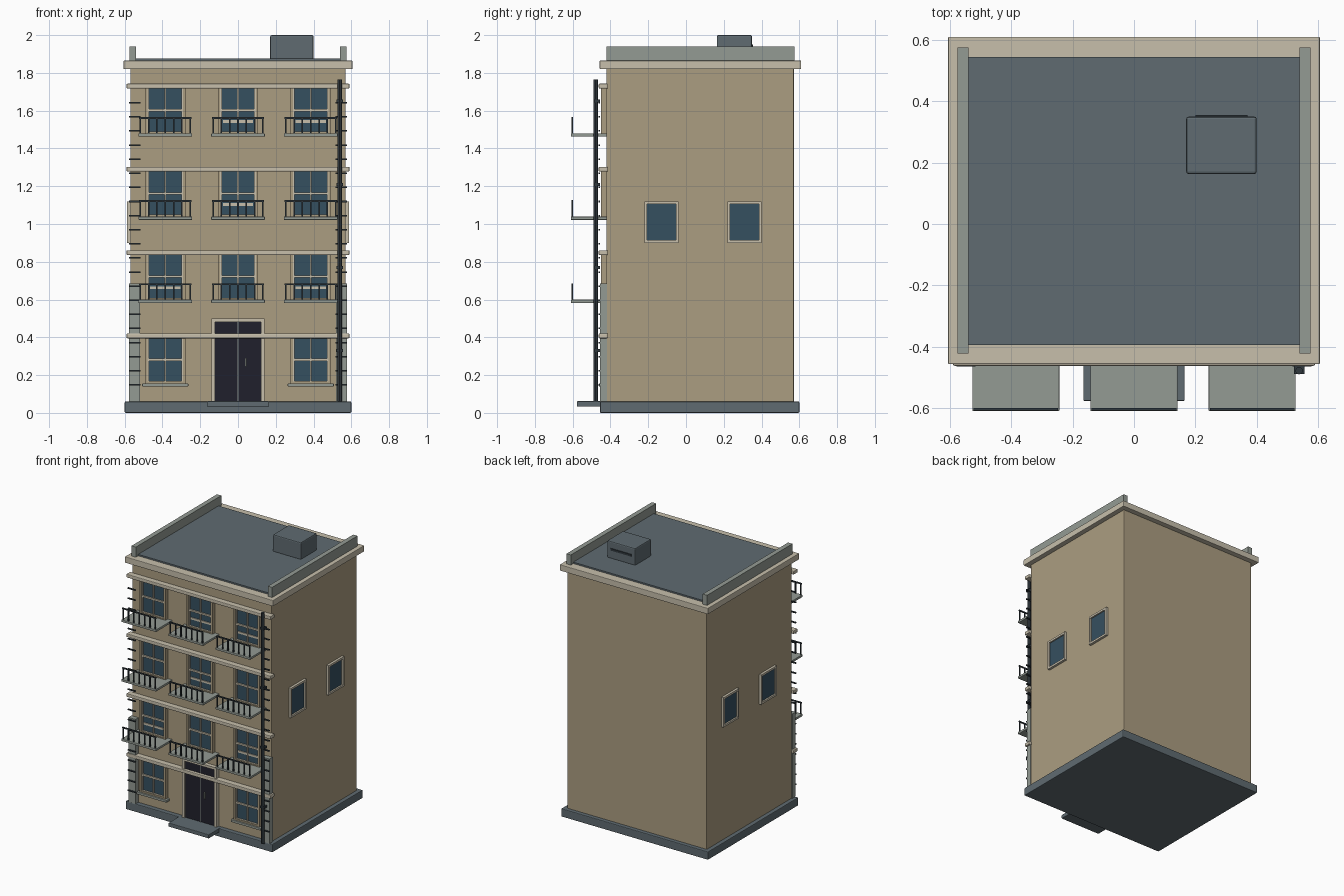
import bpy, bmesh

if "Cube" in bpy.data.objects:
    bpy.data.objects.remove(bpy.data.objects["Cube"])


def material(name, r, g, b):
    m = bpy.data.materials.new(name)
    m.diffuse_color = (r, g, b, 1)
    m.use_nodes = True
    m.node_tree.nodes["Principled BSDF"].inputs["Base Color"].default_value = m.diffuse_color
    return m


WALL = material("tan_wall", .41, .34, .22)
CREAM = material("cream_trim", .57, .52, .41)
SLATE = material("slate_grey", .115, .147, .165)
STONE = material("pale_stone", .295, .328, .295)
GLASS = material("blue_glass", .036, .08, .117)
METAL = material("dark_metal", .03, .04, .048)
DOOR = material("dark_door", .0145, .0145, .025)


def boxes(name, spans, mat, bevel=0):
    """One object from a list of (x0, x1, y0, y1, z0, z1) boxes."""
    bm = bmesh.new()
    for x0, x1, y0, y1, z0, z1 in spans:
        vs = bmesh.ops.create_cube(bm, size=1)["verts"]
        for v in vs:
            v.co = (x1 if v.co.x > 0 else x0, y1 if v.co.y > 0 else y0, z1 if v.co.z > 0 else z0)
    me = bpy.data.meshes.new(name)
    bm.to_mesh(me)
    bm.free()
    me.materials.append(mat)
    ob = bpy.data.objects.new(name, me)
    bpy.context.collection.objects.link(ob)
    if bevel:
        mod = ob.modifiers.new("bevel", "BEVEL")
        mod.width, mod.segments = bevel, 2
    return ob


def frame(x0, x1, z0, z1, t, y0, y1):
    """Four bars around a front opening."""
    return [(x0, x0 + t, y0, y1, z0, z1), (x1 - t, x1, y0, y1, z0, z1),
            (x0 + t, x1 - t, y0, y1, z0, z0 + t), (x0 + t, x1 - t, y0, y1, z1 - t, z1)]


# Main masses
boxes("base_plinth", [(-.6, .6, -.455, .6, 0, .06)], SLATE, .005)
boxes("wall_block", [(-.57, .57, -.422, .572, .05, 1.83)], WALL, .006)
boxes("cornice", [(-.606, .606, -.457, .61, 1.82, 1.865)], CREAM, .004)
boxes("roof_deck", [(-.545, .545, -.395, .545, 1.85, 1.876)], SLATE)
boxes("side_parapets", [(s - .0175, s + .0175, -.422, .575, 1.86, 1.94) for s in (-.557, .557)], STONE)

# Roof unit with a vent slot at the back
boxes("roof_unit", [(.17, .4, .163, .35, 1.87, 2.0)], SLATE, .008)
boxes("roof_unit_vent", [(.2, .37, .345, .356, 1.935, 1.95)], METAL)

# String courses
boxes("string_courses", [(-.59, .59, -.462, -.415, z - .013, z + .013)
                         for z in (.408, .848, 1.29, 1.73)], CREAM, .005)

# Front windows, three bays on four floors, the door taking the lower middle
BAYS = (-.385, 0, .385)
FLOORS = (.16, .6, 1.04, 1.48)
surround, casing, glass, sills = [], [], [], []
slabs, rails = [], []
for i, z in enumerate(FLOORS):
    for x in BAYS:
        if i == 0 and x == 0:
            continue
        top = z + .24
        surround += frame(x - .107, x + .107, z - .005, top + .018, .012, -.45, -.418)
        casing += frame(x - .095, x + .095, z, top + .006, .009, -.444, -.418)
        casing.append((x - .005, x + .005, -.444, -.42, z, top))
        casing.append((x - .09, x + .09, -.443, -.42, z + .116, z + .128))
        glass.append((x - .09, x + .09, -.432, -.418, z, top))
        if i == 0:
            sills.append((x - .122, x + .122, -.462, -.418, z - .021, z - .004))
            continue
        # Balcony slab with a front railing
        slabs.append((x - .142, x + .142, -.61, -.42, z - .018, z - .001))
        rails.append((x - .138, x + .138, -.607, -.599, z + .077, z + .086))
        for k in range(7):
            px = x - .132 + k * .044
            rails.append((px - .004, px + .004, -.607, -.599, z - .004, z + .082))
boxes("window_surrounds", surround, WALL)
boxes("window_casings", casing, CREAM)
boxes("window_glass", glass, GLASS)
boxes("window_sills", sills, STONE, .003)
boxes("balcony_slabs", slabs, STONE, .003)
boxes("balcony_railings", rails, METAL)
# Half-drawn blinds behind some railings
boxes("window_blinds", [(x - .08, x + .08, -.438, -.43, z + .055, z + .07)
                        for x, z in ((-.385, .6), (.385, .6), (0, 1.04), (0, 1.48), (.385, 1.48))], CREAM)

# Entrance
boxes("door_surround", [(-.14, -.122, -.452, -.418, .06, .5), (.122, .14, -.452, -.418, .06, .5),
                        (-.122, .122, -.452, -.418, .482, .5)], CREAM)
boxes("door_leaves", [(-.122, -.003, -.44, -.418, .06, .482), (.003, .122, -.44, -.418, .06, .482)], DOOR)
boxes("door_meeting_strip", [(-.003, .003, -.442, -.418, .06, .482)], STONE)
boxes("door_handle", [(.036, .044, -.455, -.44, .245, .29)], STONE)
boxes("entrance_step", [(-.165, .165, -.577, -.43, .033, .062)], SLATE, .004)

# Corner pilasters and the thin bars above them
boxes("corner_pilasters", [(s - .029, s + .029, -.456, -.418, .06, .685) for s in (-.548, .548)], STONE)
boxes("corner_bars", [(s - .031, s + .031, -.464, -.454, .148 + k * .0747 - .004, .148 + k * .0747 + .004)
                      for s in (-.547, .547) for k in range(21)], METAL)

# Drainpipe with clamps
bpy.ops.mesh.primitive_cylinder_add(vertices=12, radius=.012, depth=1.705, location=(.538, -.478, .9125))
pipe = bpy.context.object
pipe.name = "drainpipe"
pipe.data.materials.append(METAL)
bpy.ops.object.shade_smooth_by_angle()
boxes("drainpipe_clamps", [(.522, .556, -.488, -.455, z - .008, z + .008) for z in (.33, .77, 1.21, 1.65)], METAL)

# Side windows on both flanks
side_frame, side_glass = [], []
for s in (-1, 1):
    def flank(a, b, y0, y1, z0, z1):
        return (min(s * a, s * b), max(s * a, s * b), y0, y1, z0, z1)
    for y in (-.13, .31):
        side_glass.append(flank(.56, .577, y - .082, y + .082, .91, 1.11))
        for z in (.9, 1.105):
            side_frame.append(flank(.56, .588, y - .091, y + .091, z, z + .015))
        for e in (-.084, .084):
            side_frame.append(flank(.56, .588, y + e - .007, y + e + .007, .915, 1.105))
boxes("side_window_frames", side_frame, CREAM)
boxes("side_window_glass", side_glass, GLASS)
